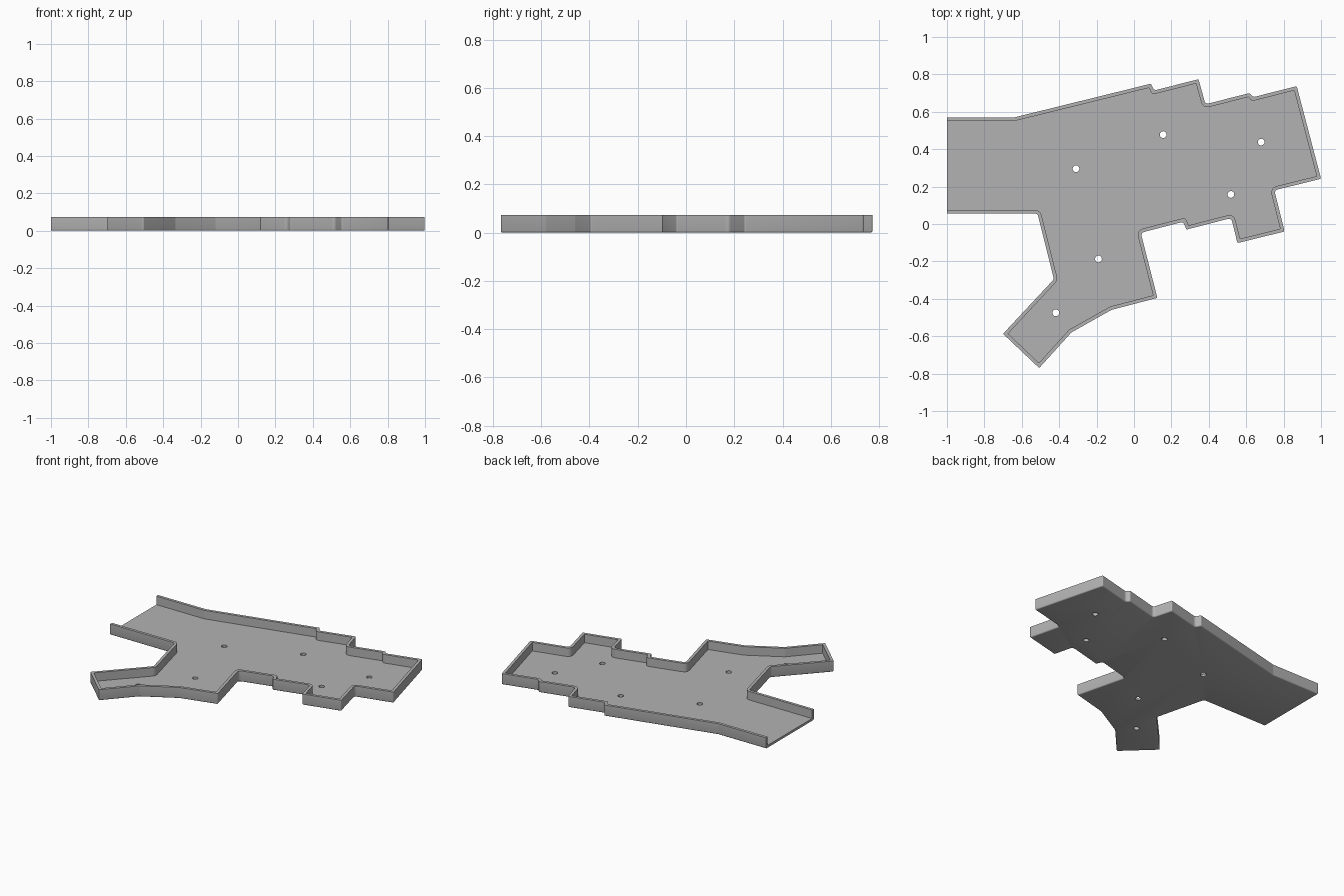
import bpy, bmesh, math
from mathutils import Vector

if "Cube" in bpy.data.objects:
    bpy.data.objects.remove(bpy.data.objects["Cube"])

HEIGHT, FLOOR, WALL, ROUND = 0.074, 0.016, 0.019, 0.008

# Tray outline, clockwise; the last edge (at x = -1) is the open end
OUTLINE = [Vector(p) for p in [
    (-1, 0.57), (-0.64, 0.57), (0.09, 0.75), (0.108, 0.714), (0.345, 0.774),
    (0.382, 0.64), (0.617, 0.70), (0.637, 0.678), (0.87, 0.737), (1.0, 0.242),
    (0.75, 0.18), (0.805, -0.04), (0.553, -0.102), (0.52, 0.032), (0.28, -0.03),
    (0.264, 0.012), (0.036, -0.047), (0.125, -0.395), (-0.12, -0.459),
    (-0.335, -0.58), (-0.507, -0.77), (-0.70, -0.587), (-0.428, -0.295),
    (-0.516, 0.056), (-1, 0.056)]]
HOLES = [(-0.31, 0.295), (0.156, 0.478), (0.68, 0.438),
         (0.518, 0.158), (-0.19, -0.187), (-0.418, -0.475)]


def inset(points, dist):
    """Move every edge inward by dist, except the open end."""
    n = len(points)
    lines = []
    for i in range(n):
        d = (points[(i + 1) % n] - points[i]).normalized()
        normal = Vector((d.y, -d.x))
        lines.append((normal, normal.dot(points[i]) + (0 if i == n - 1 else dist)))
    result = []
    for i in range(n):
        (a, c), (b, e) = lines[i - 1], lines[i]
        det = a.x * b.y - a.y * b.x
        result.append(Vector(((c * b.y - e * a.y) / det, (a.x * e - b.x * c) / det)))
    return result


def ring(dist, steps=4):
    """Inset outline with rounded corners; always the same point count."""
    pts = inset(OUTLINE, dist)
    out = [pts[0]]
    for i in range(1, len(pts) - 1):
        p = pts[i]
        u, v = pts[i - 1] - p, pts[i + 1] - p
        concave = u.x * v.y - u.y * v.x < 0
        radius = 0.02 + dist if concave else max(0.008 - dist, 0.002)
        t = min(radius / math.tan(u.angle(v) / 2), 0.45 * u.length, 0.45 * v.length)
        a, b = p + u.normalized() * t, p + v.normalized() * t
        for k in range(steps + 1):
            s = k / steps
            out.append(a * (1 - s) ** 2 + p * 2 * s * (1 - s) + b * s * s)
    return out + [pts[-1]]


# Tray cross-section: rounded lower edge, outer wall, rim, inner wall
section = [(ROUND * (1 - math.sin(a)), ROUND * (1 - math.cos(a)))
           for a in (0, math.pi / 6, math.pi / 3, math.pi / 2)]
section += [(0, HEIGHT), (WALL, HEIGHT), (WALL, FLOOR)]

bm = bmesh.new()
layers = [[bm.verts.new((p.x, p.y, z)) for p in ring(d)] for d, z in section]
for low, high in zip(layers, layers[1:]):
    for i in range(len(low) - 1):
        bm.faces.new((low[i], low[i + 1], high[i + 1], high[i]))
bm.faces.new(layers[0])    # underside
bm.faces.new(layers[-1])   # floor
bm.faces.new([l[-1] for l in layers] + [l[0] for l in reversed(layers)])  # open end
bmesh.ops.recalc_face_normals(bm, faces=bm.faces)
mesh = bpy.data.meshes.new("tray")
bm.to_mesh(mesh)
bm.free()
tray = bpy.data.objects.new("tray", mesh)
bpy.context.collection.objects.link(tray)

grey = bpy.data.materials.new("grey")
grey.diffuse_color = (0.45, 0.45, 0.45, 1)
grey.use_nodes = True
grey.node_tree.nodes["Principled BSDF"].inputs["Base Color"].default_value = grey.diffuse_color
mesh.materials.append(grey)

# Drain holes through the floor
bm = bmesh.new()
for x, y in HOLES:
    made = bmesh.ops.create_cone(bm, cap_ends=True, segments=24, radius1=0.018,
                                 radius2=0.018, depth=0.1)
    bmesh.ops.translate(bm, verts=made["verts"], vec=(x, y, 0))
cut_mesh = bpy.data.meshes.new("hole_cutter")
bm.to_mesh(cut_mesh)
bm.free()
cutter = bpy.data.objects.new("hole_cutter", cut_mesh)
cutter.hide_render = True
bpy.context.collection.objects.link(cutter)

bpy.context.view_layer.objects.active = tray
tray.select_set(True)
mod = tray.modifiers.new("holes", 'BOOLEAN')
mod.operation, mod.solver, mod.object = 'DIFFERENCE', 'EXACT', cutter
bpy.ops.object.modifier_apply(modifier=mod.name)
bpy.data.objects.remove(cutter)
bpy.ops.object.shade_smooth_by_angle(angle=math.radians(35))
